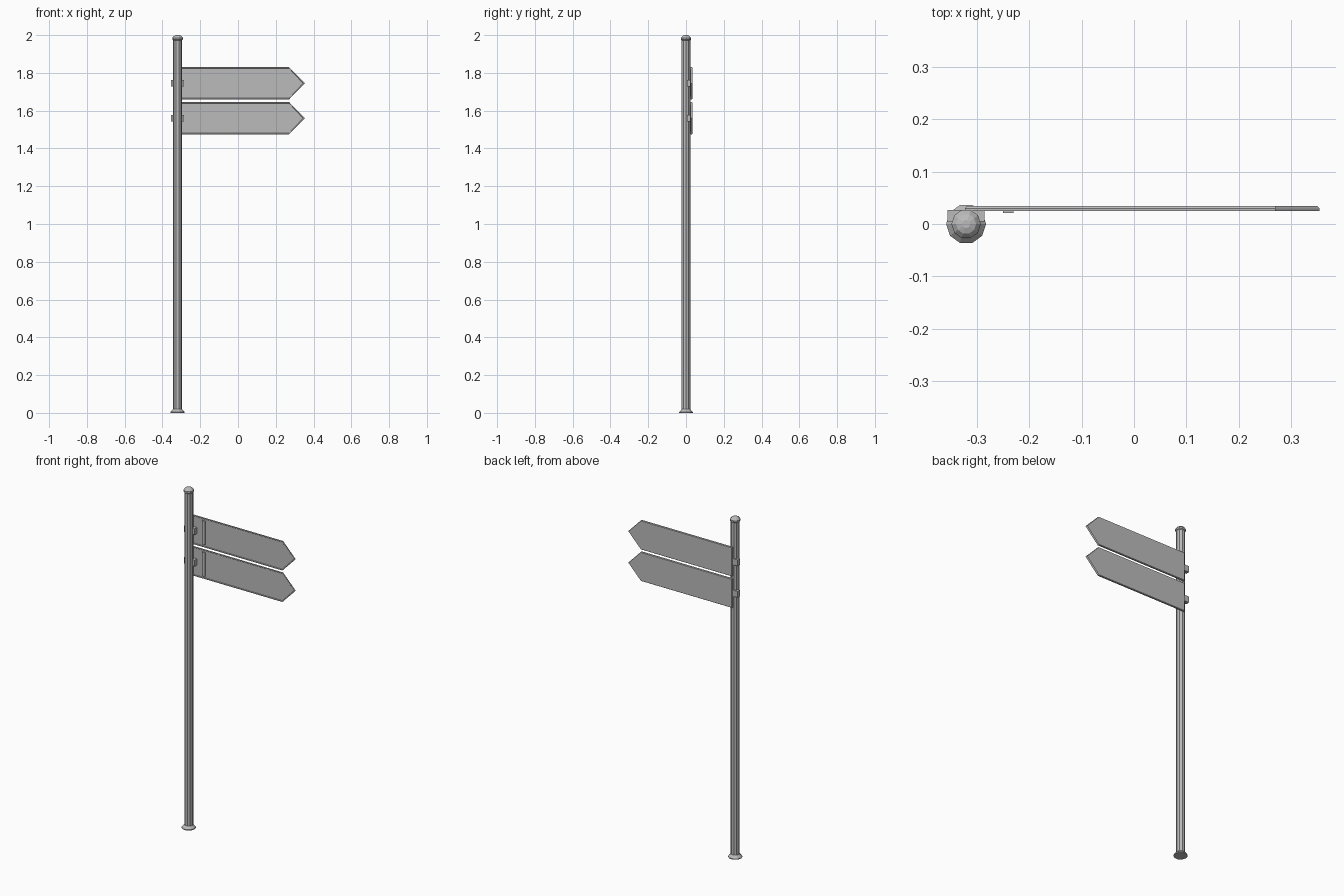
import bpy, bmesh, math

if "Cube" in bpy.data.objects:
    bpy.data.objects.remove(bpy.data.objects["Cube"])

POST_X = -0.32
SIDES = 10

metal = bpy.data.materials.new("grey metal")
metal.use_nodes = True
metal.diffuse_color = (0.5, 0.5, 0.5, 1)
metal.node_tree.nodes["Principled BSDF"].inputs["Base Color"].default_value = (0.5, 0.5, 0.5, 1)


def finish(name, bm):
    bmesh.ops.recalc_face_normals(bm, faces=bm.faces)
    mesh = bpy.data.meshes.new(name)
    bm.to_mesh(mesh)
    bm.free()
    mesh.materials.append(metal)
    obj = bpy.data.objects.new(name, mesh)
    bpy.context.collection.objects.link(obj)
    return obj


def loft(bm, rings):
    """Skin equal-length rings of points and cap both ends."""
    loops = [[bm.verts.new(p) for p in ring] for ring in rings]
    n = len(loops[0])
    for a, b in zip(loops, loops[1:]):
        for i in range(n):
            j = (i + 1) % n
            bm.faces.new((a[i], a[j], b[j], b[i]))
    bm.faces.new(loops[0])
    bm.faces.new(loops[-1])


def turned(name, profile):
    """Faceted round part on the post axis from (radius, z) pairs."""
    bm = bmesh.new()
    angles = [math.tau * i / SIDES for i in range(SIDES)]
    loft(bm, [[(POST_X + r * math.cos(a), r * math.sin(a), z) for a in angles]
              for r, z in profile])
    return finish(name, bm)


def box(name, x, y, z):
    bm = bmesh.new()
    loft(bm, [[(x[0], v, z[0]), (x[1], v, z[0]), (x[1], v, z[1]), (x[0], v, z[1])]
              for v in y])
    return finish(name, bm)


def outline(z, y, inset):
    """Arrow-shaped board outline, pulled in by inset."""
    left, shoulder, tip, half = -0.322 + inset, 0.27, 0.354 - inset * 1.4, 0.086 - inset
    return [(left, y, z - half), (shoulder, y, z - half), (tip, y, z),
            (shoulder, y, z + half), (left, y, z + half)]


# Post with flared foot and domed cap
turned("post", [(0.024, 0.005), (0.024, 1.985)])
turned("foot", [(0.038, 0), (0.038, 0.005), (0.029, 0.014), (0.024, 0.02)])
turned("cap", [(0.024, 1.972), (0.028, 1.976), (0.028, 1.986), (0.019, 1.996), (0.008, 2.0)])

# Arrow boards with a shallow front rim, a raised strip and a clamp
for name, z in (("upper", 1.745), ("lower", 1.56)):
    bm = bmesh.new()
    loft(bm, [outline(z, 0.027, 0.007), outline(z, 0.025, 0.005),
              outline(z, 0.025, 0), outline(z, 0.030, 0), outline(z, 0.034, 0.003)])
    finish(name + "_arrow_board", bm)
    box(name + "_strip", (-0.25, -0.23), (0.021, 0.028), (z - 0.07, z + 0.07))
    box(name + "_clamp", (-0.355, -0.285), (0.005, 0.027), (z - 0.018, z + 0.018))
